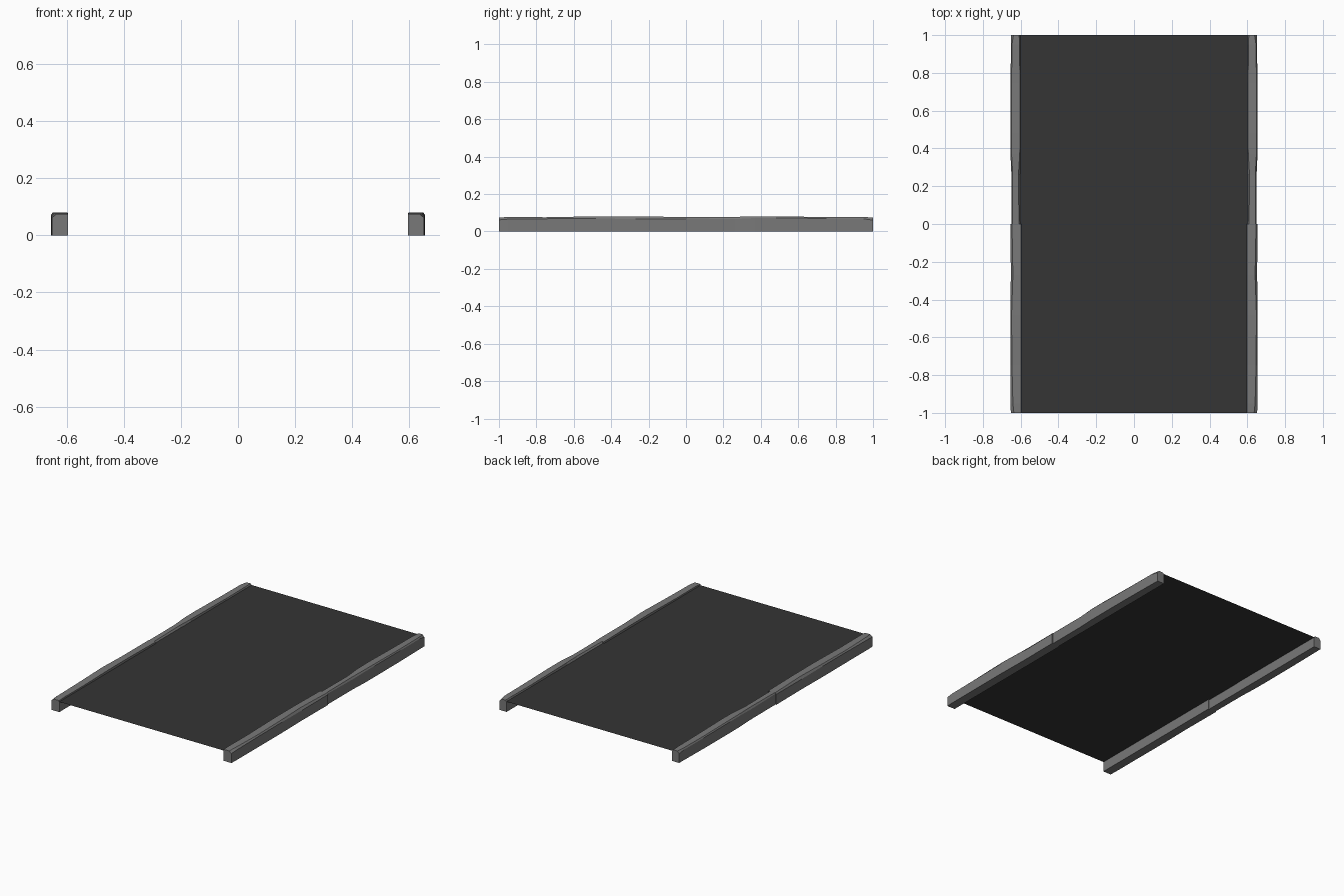
import bpy
import bmesh

old = bpy.data.objects.get("Cube")
if old:
    bpy.data.objects.remove(old, do_unlink=True)


def make_material(name, value):
    mat = bpy.data.materials.new(name)
    mat.use_nodes = True
    colour = (value, value, value, 1)
    mat.diffuse_color = colour
    mat.node_tree.nodes["Principled BSDF"].inputs["Base Color"].default_value = colour
    return mat


def make_object(name, bm, mat):
    bmesh.ops.recalc_face_normals(bm, faces=bm.faces)
    mesh = bpy.data.meshes.new(name)
    bm.to_mesh(mesh)
    bm.free()
    mesh.materials.append(mat)
    obj = bpy.data.objects.new(name, mesh)
    bpy.context.collection.objects.link(obj)
    return obj


asphalt = make_material("dark asphalt", 0.035)
stone = make_material("grey kerb stone", 0.19)

# Road surface: a single thin sheet between the kerbs
bm = bmesh.new()
corners = [(-0.61, -1), (0.61, -1), (0.61, 1), (-0.61, 1)]
bm.faces.new([bm.verts.new((x, y, 0.067)) for x, y in corners])
make_object("road_surface", bm, asphalt)


def kerb(name, side, inner, stations):
    """Loft a worn kerb stone; station = y, inner top, outer top, outer base, height, shoulder."""
    bm = bmesh.new()
    rings = []
    for y, top_in, top_out, base, height, shoulder in stations:
        profile = [(inner, 0), (inner, 0.064), (top_in, height),
                   (top_out, height), (base, shoulder), (base, 0)]
        rings.append([bm.verts.new((side * x, y, z)) for x, z in profile])
    for a, b in zip(rings, rings[1:]):
        for i in range(len(a)):
            j = (i + 1) % len(a)
            bm.faces.new((a[i], a[j], b[j], b[i]))
    bm.faces.new(rings[0])
    bm.faces.new(rings[-1])
    return make_object(name, bm, stone)


# Worn kerb stones, two per side, mirrored across the road
front_stations = [
    (-1.00, 0.597, 0.636, 0.652, 0.075, 0.062),
    (-0.95, 0.597, 0.641, 0.654, 0.077, 0.066),
    (-0.75, 0.597, 0.646, 0.654, 0.076, 0.068),
    (-0.48, 0.597, 0.648, 0.655, 0.081, 0.070),
    (-0.27, 0.597, 0.641, 0.652, 0.081, 0.066),
    (0.00, 0.597, 0.646, 0.654, 0.077, 0.068),
]
back_stations = [
    (0.00, 0.609, 0.643, 0.648, 0.077, 0.070),
    (0.26, 0.612, 0.642, 0.649, 0.078, 0.066),
    (0.37, 0.605, 0.648, 0.654, 0.081, 0.072),
    (0.48, 0.603, 0.649, 0.655, 0.081, 0.072),
    (0.75, 0.604, 0.648, 0.654, 0.077, 0.070),
    (0.95, 0.606, 0.646, 0.651, 0.077, 0.068),
    (1.00, 0.608, 0.638, 0.650, 0.075, 0.060),
]
for label, side in (("left", 1), ("right", -1)):
    kerb(f"{label}_front_kerb", side, 0.595, front_stations)
    kerb(f"{label}_back_kerb", side, 0.600, back_stations)
